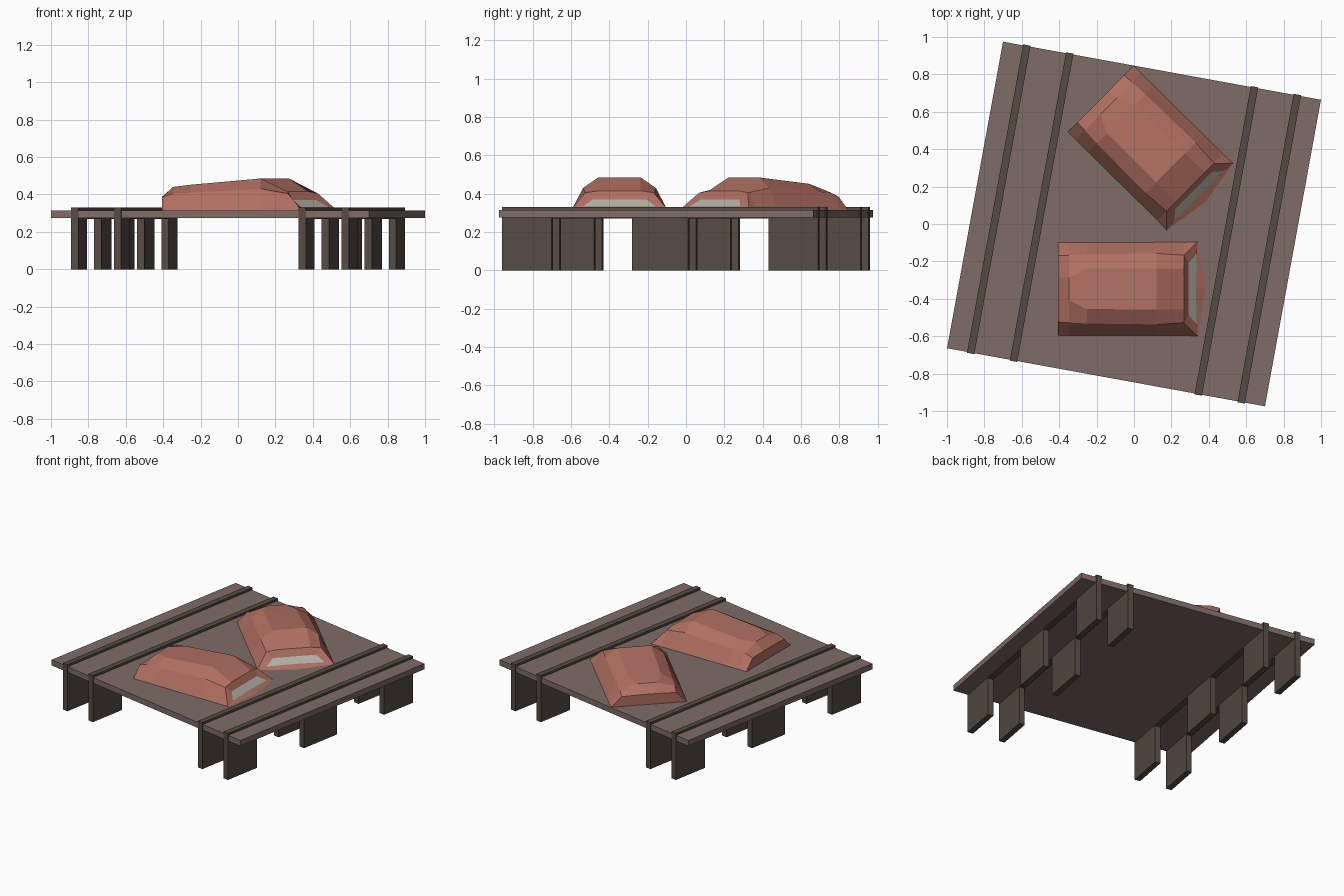
import bpy, bmesh, math
from mathutils import Matrix, Vector

if "Cube" in bpy.data.objects:
    bpy.data.objects.remove(bpy.data.objects["Cube"])

TILT = math.radians(-10.35)


def material(name, rgb):
    m = bpy.data.materials.new(name)
    m.diffuse_color = (*rgb, 1)
    m.use_nodes = True
    m.node_tree.nodes["Principled BSDF"].inputs["Base Color"].default_value = m.diffuse_color
    return m


DECK = material("deck_brown", (0.21, 0.15, 0.135))
BEAM = material("beam_brown", (0.09, 0.07, 0.056))
CLAY = material("clay_red", (0.44, 0.16, 0.123))
GREY = material("opening_grey", (0.44, 0.44, 0.38))


def finish(name, bm, mats, matrix):
    bmesh.ops.transform(bm, matrix=matrix, verts=bm.verts)
    me = bpy.data.meshes.new(name)
    bm.to_mesh(me)
    bm.free()
    for m in mats:
        me.materials.append(m)
    ob = bpy.data.objects.new(name, me)
    bpy.context.collection.objects.link(ob)
    return ob


def box(name, lo, hi, mat):
    lo, hi = Vector(lo), Vector(hi)
    bm = bmesh.new()
    bmesh.ops.create_cube(bm, size=1)
    for v in bm.verts:
        v.co = (lo + hi) / 2 + v.co * (hi - lo)
    return finish(name, bm, [mat], Matrix.Rotation(TILT, 4, 'Z'))


# Deck plate
box("deck", (-0.864, -0.833, 0.275), (0.864, 0.833, 0.315), DECK)

# Rails across the deck, each with three support plates below
for i, u in enumerate((-0.735, -0.502, 0.502, 0.735)):
    box(f"rail_{i}", (u - 0.02, -0.838, 0.27), (u + 0.02, 0.838, 0.33), BEAM)
    for j, (a, b) in enumerate(((-0.838, -0.575), (-0.149, 0.149), (0.575, 0.838))):
        box(f"support_{i}_{j}", (u - 0.02, a, 0), (u + 0.02, b, 0.28), BEAM)


def shelter(name, x, y, angle):
    # Cross-sections: x, then half width and height at base, shoulder and crown
    sections = [
        (-0.3725, (0.2525, 0.31), (0.178, 0.385), (0.06, 0.388)),
        (-0.315, (0.2525, 0.31), (0.18, 0.405), (0.06, 0.44)),
        (-0.22, (0.2525, 0.31), (0.185, 0.41), (0.108, 0.452)),
        (0.152, (0.2525, 0.31), (0.19, 0.43), (0.11, 0.485)),
        (0.30, (0.2525, 0.31), (0.18, 0.405), (0.11, 0.415)),
    ]
    bm = bmesh.new()
    rings = []
    for sx, *pts in sections:
        half = [(-w, z) for w, z in pts]
        loop = half + [(w, z) for w, z in reversed(pts)]
        rings.append([bm.verts.new((sx, w, z)) for w, z in loop])
    for r0, r1 in zip(rings, rings[1:]):
        for k in range(6):
            n = (k + 1) % 6
            bm.faces.new((r0[k], r0[n], r1[n], r1[k]))
    bm.faces.new(rings[0])

    # Sloping front frame around the low opening
    end = rings[-1]
    V = lambda *p: bm.verts.new(p)
    c0, c1 = V(0.3725, -0.2525, 0.315), V(0.3725, 0.2525, 0.315)
    a0, a1 = V(0.368, -0.19, 0.333), V(0.368, 0.19, 0.333)
    b0, b1 = V(0.325, -0.14, 0.37), V(0.325, 0.14, 0.37)
    tip, sill = V(0.4125, 0, 0.317), V(0.363, 0, 0.334)
    for f in ((end[0], end[1], c0), (end[5], c1, end[4]),
              (c0, end[1], b0, a0), (c1, a1, b1, end[4]),
              (end[1], end[2], end[3], end[4], b1, b0),
              (c0, a0, sill, tip), (c1, tip, sill, a1),
              (end[0], c0, tip, c1, end[5])):
        bm.faces.new(f)
    mouth = bm.faces.new((a0, b0, b1, a1, sill))
    mouth.material_index = 1
    bmesh.ops.recalc_face_normals(bm, faces=bm.faces)
    finish(name, bm, [CLAY, GREY],
           Matrix.Translation((x, y, 0)) @ Matrix.Rotation(math.radians(angle), 4, 'Z'))


# Two faceted shelters sitting on the deck
shelter("shelter_front", -0.0325, -0.347, 0)
shelter("shelter_back", 0.0875, 0.4075, -44.7)
